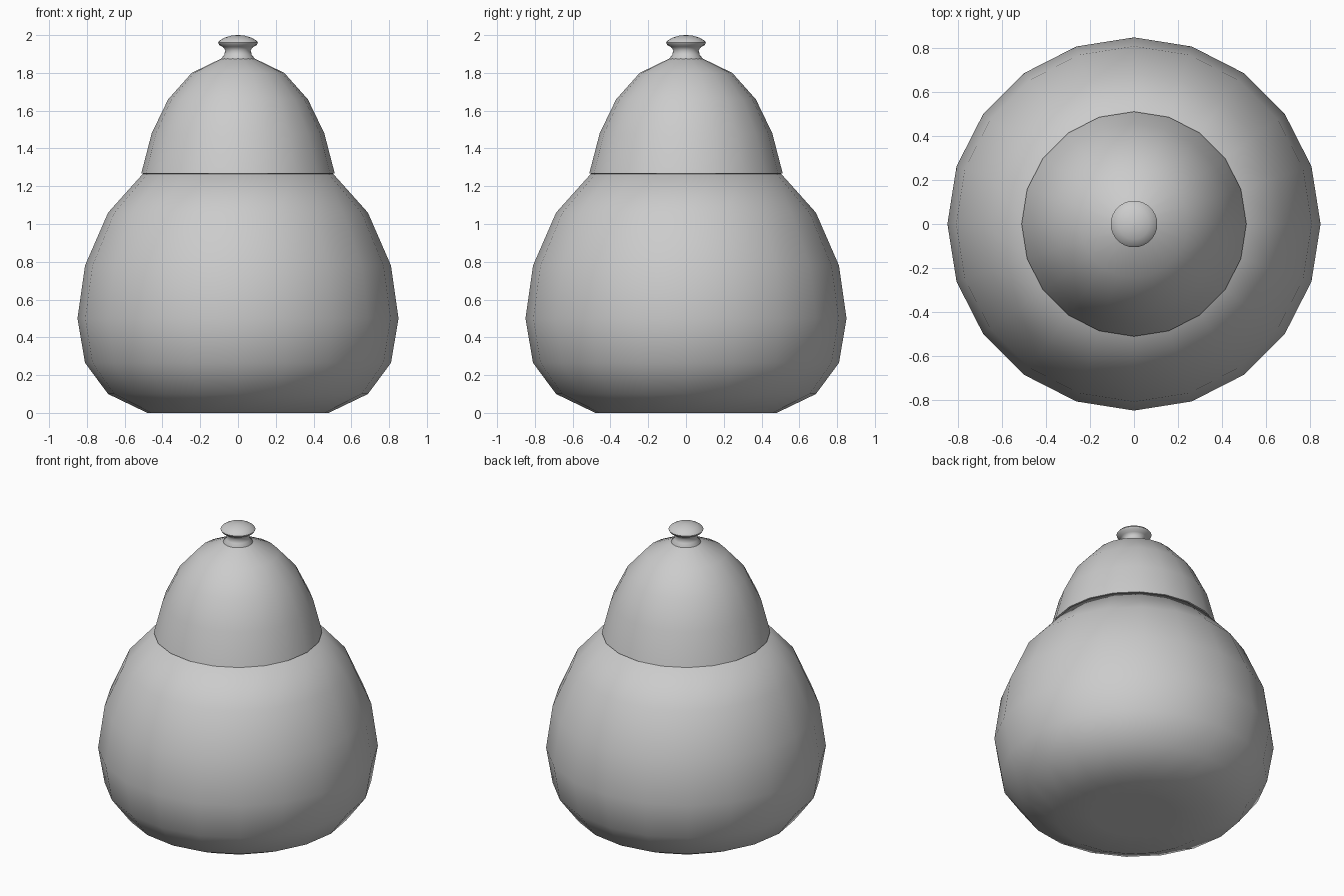
import bpy, bmesh
from math import cos, sin, tau

if "Cube" in bpy.data.objects:
    bpy.data.objects.remove(bpy.data.objects["Cube"])


def lathe(name, profile, sides, angle=None):
    """Revolve an (r, z) profile around z, capping both ends."""
    bm = bmesh.new()
    rings = [[bm.verts.new((r * cos(tau * i / sides), r * sin(tau * i / sides), z))
              for i in range(sides)] for r, z in profile]
    for a, b in zip(rings, rings[1:]):
        for i in range(sides):
            j = (i + 1) % sides
            bm.faces.new((a[i], a[j], b[j], b[i]))
    for ring, flip in ((rings[0], True), (rings[-1], False)):
        bm.faces.new(ring[::-1] if flip else ring)
    bmesh.ops.recalc_face_normals(bm, faces=bm.faces)
    mesh = bpy.data.meshes.new(name)
    bm.to_mesh(mesh)
    bm.free()
    obj = bpy.data.objects.new(name, mesh)
    bpy.context.collection.objects.link(obj)
    bpy.ops.object.select_all(action='DESELECT')
    obj.select_set(True)
    bpy.context.view_layer.objects.active = obj
    if angle:
        bpy.ops.object.shade_smooth_by_angle(angle=angle)
    else:
        bpy.ops.object.shade_smooth()
    return obj


# Round pot body with a flat base
lathe("pot_body", [(0.25, 0), (0.48, 0), (0.688, 0.10), (0.81, 0.265), (0.85, 0.50),
                   (0.81, 0.78), (0.688, 1.06), (0.50, 1.27)], 20, 1.0)

# Domed lid resting on the rim
lathe("lid", [(0.50, 1.265), (0.512, 1.268), (0.457, 1.48), (0.37, 1.66),
              (0.245, 1.80), (0.09, 1.875), (0.04, 1.89)], 20, 1.0)

# Small mushroom knob
lathe("knob", [(0.09, 1.865), (0.09, 1.875), (0.073, 1.895), (0.067, 1.92),
               (0.08, 1.938), (0.10, 1.948), (0.106, 1.96), (0.096, 1.972),
               (0.07, 1.987), (0.035, 1.997), (0.005, 2.0)], 32, 1.0)
